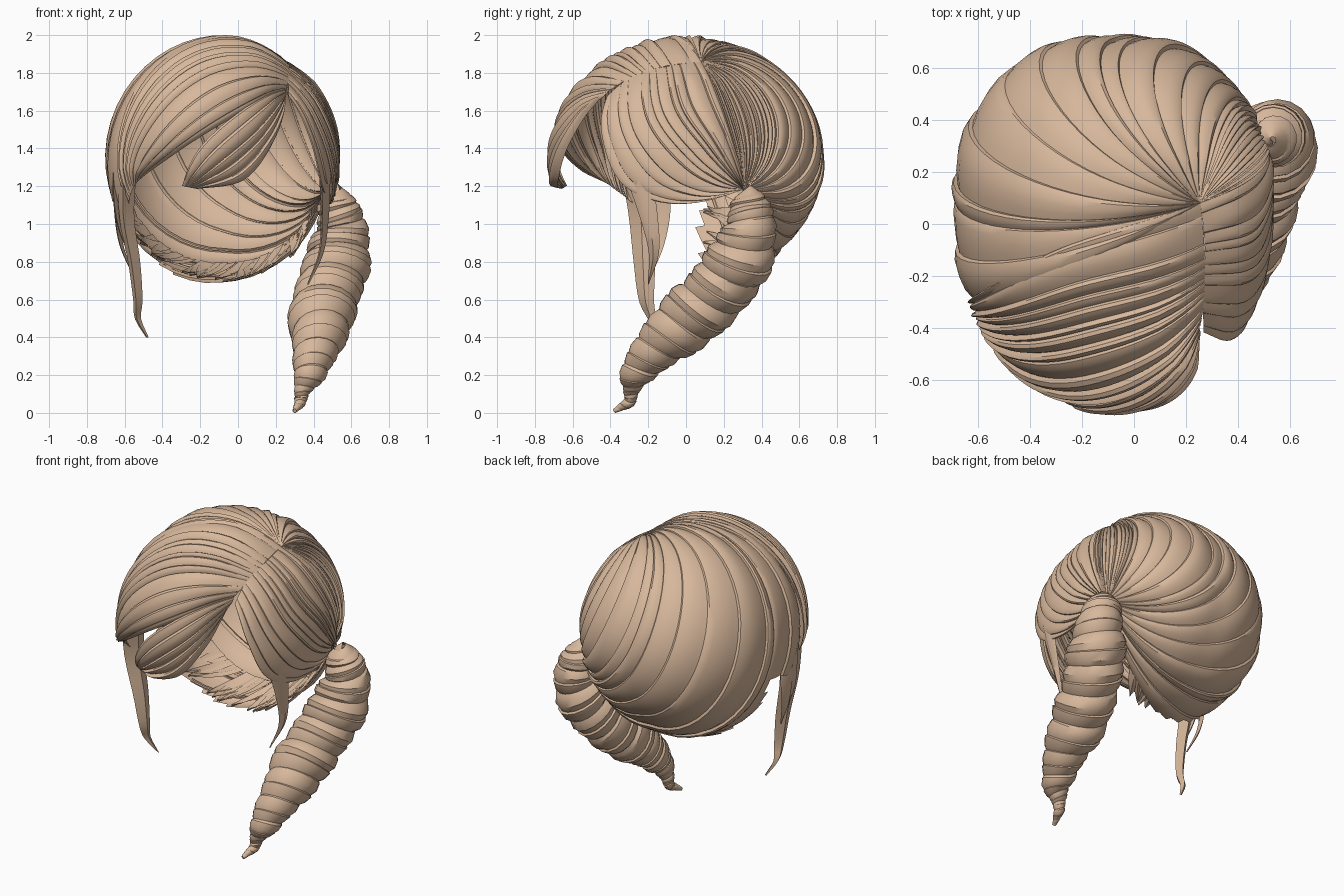
import bpy, math, random
from mathutils import Vector

random.seed(4)
if "Cube" in bpy.data.objects:
    bpy.data.objects.remove(bpy.data.objects["Cube"], do_unlink=True)

hair = bpy.data.materials.new("light_brown_hair")
hair.use_nodes = True
hair.diffuse_color = (.68, .475, .33, 1)
hair.node_tree.nodes["Principled BSDF"].inputs["Base Color"].default_value = (.68, .475, .33, 1)

CENTRE = Vector((-.08, 0, 1.335))
RADII = Vector((.605, .71, .648))


def make_object(name, verts, faces, angle=35):
    mesh = bpy.data.meshes.new(name)
    mesh.from_pydata(verts, [], faces)
    mesh.materials.append(hair)
    obj = bpy.data.objects.new(name, mesh)
    bpy.context.collection.objects.link(obj)
    bpy.ops.object.select_all(action='DESELECT')
    obj.select_set(True)
    bpy.context.view_layer.objects.active = obj
    bpy.ops.object.shade_smooth_by_angle(angle=math.radians(angle))
    return obj


def spline(points, t):
    """Smooth curve through all points, t from 0 to 1."""
    last = len(points) - 1
    s = min(max(t, 0), 1) * last
    i = min(int(s), last - 1)
    f = s - i
    b, c = points[i], points[i + 1]
    a = points[i - 1] if i else b * 2 - c
    d = points[i + 2] if i + 2 <= last else c * 2 - b
    return (b * 2 + (c - a) * f + (a * 2 - b * 5 + c * 4 - d) * f ** 2
            + (b * 3 - a - c * 3 + d) * f ** 3) * .5


def to_unit(p):
    q = p - CENTRE
    return Vector([q[k] / RADII[k] for k in range(3)]).normalized()


def from_unit(d, lift=1):
    """Point on the head, which is fuller at its back corners."""
    lift *= 1 + .13 * abs(d.x) * max(d.y, 0)
    return CENTRE + Vector([d[k] * RADII[k] for k in range(3)]) * lift


# Cross-section of one lock: position across it and height (stepped edge, long slope)
SECTION = [(-.04, -.5), (.03, .6), (.22, 1), (.5, .8), (.78, .35), (1.08, -.5)]


def add_strip(verts, faces, rows, keep=None):
    """Join rows of points into a strip of quads."""
    base, width = len(verts), len(rows[0])
    for row in rows:
        verts.extend(row)
    for r in range(len(rows) - 1):
        for c in range(width - 1):
            k = base + r * width + c
            quad = (k, k + 1, k + width + 1, k + width)
            mid = sum((verts[q] for q in quad), Vector()) / 4
            if keep is None or keep(mid):
                faces.append(quad)


def locks(name, surface, count, height=.024, steps=28, taper=0, ragged=False):
    """Overlapping locks over a surface(t across, u along) on the head."""
    verts, faces = [], []
    cuts = [0]
    for _ in range(count):
        cuts.append(cuts[-1] + random.uniform(.4, 1.6))
    for i in range(count):
        h = height * random.uniform(.5, 1.3)
        limit = random.uniform(.06, .14)
        rows = []
        for j in range(steps + 1):
            u = j / steps
            fade = min(1, 2.2 * math.sin(math.pi * u) + .1)
            row = []
            for f, bump in SECTION:
                f = .5 + (f - .5) * (1 - taper * u ** 6)
                t = (cuts[i] + f * (cuts[i + 1] - cuts[i])) / cuts[-1]
                d = surface(min(max(t, 0), 1), u)
                row.append(from_unit(d, .975 + .025 * fade + h * bump * fade))
            rows.append(row)
        keep = (lambda p: p.z > 1.13 or p.y > limit) if ragged else None
        add_strip(verts, faces, rows, keep)
    return make_object(name, verts, faces)


def guided(guides):
    guides = [[Vector(p) for p in g] for g in guides]
    return lambda t, u: to_unit(spline([spline(g, u) for g in guides], t))


# Back hair: arcs sweeping from the crown around the head to the tie
CROWN, TIE = Vector((.25, .08, 1.85)), Vector((.51, .33, 1.17))
p, q = to_unit(CROWN), to_unit(TIE)
middle = (p + q) / 2
axis = (q - p).normalized()
outward = middle.normalized()
backward = axis.cross(outward)
if backward.y < 0:
    backward.negate()


def back_surface(t, u):
    phi, psi = math.pi * (1.1 * t - .1), math.pi * u
    side = outward * math.cos(phi) + backward * math.sin(phi)
    ray = side * math.sin(psi) - axis * math.cos(psi)
    b = middle.dot(ray)
    return middle + ray * (math.sqrt(b * b - middle.length_squared + 1) - b)


locks("back_hair", back_surface, 28, steps=40, ragged=True)

# Left side: from the parting down and back to the tie
locks("left_side_hair", guided([
    [(.27, -.42, 1.68), (.37, -.43, 1.45), (.45, -.33, 1.2), (.5, -.05, 1.1), TIE],
    [(.27, -.3, 1.78), (.45, -.27, 1.5), (.52, -.1, 1.27), (.53, .1, 1.17), TIE],
    [(.27, -.1, 1.83), (.46, -.05, 1.6), (.54, .1, 1.4), (.54, .22, 1.27), TIE],
    [CROWN, (.42, .17, 1.65), (.52, .26, 1.45), (.53, .31, 1.28), TIE]]), 11)

# Right top: from the parting over to the right temple
locks("right_top_hair", guided([
    [CROWN, (-.3, -.1, 1.97), (-.62, -.28, 1.55), (-.58, -.27, 1.1)],
    [(.27, -.15, 1.82), (-.2, -.3, 1.9), (-.58, -.38, 1.5), (-.57, -.33, 1.15)],
    [(.27, -.3, 1.77), (-.15, -.52, 1.75), (-.5, -.5, 1.4), (-.55, -.4, 1.2)],
    [(.26, -.4, 1.72), (0, -.64, 1.58), (-.32, -.6, 1.37), (-.54, -.43, 1.22)]]),
    12, height=.03, taper=.2)

# Fringe: lobe over the brow ending in a pointed tip
locks("fringe", guided([
    [(.26, -.41, 1.72), (.02, -.63, 1.6), (-.2, -.67, 1.4), (-.3, -.64, 1.2)],
    [(.26, -.43, 1.69), (.13, -.63, 1.5), (-.06, -.7, 1.33), (-.26, -.66, 1.19)],
    [(.25, -.45, 1.67), (.2, -.62, 1.45), (.04, -.71, 1.23), (-.22, -.68, 1.18)]]),
    5, height=.03)

# Nape wisps: short pointed tips along the lower opening
verts, faces = [], []
for i in range(22):
    a = math.radians(-72 + 127 * i / 21 + random.uniform(-5, 5))
    lean = random.uniform(-.45, -.1)
    size = random.uniform(.08, .14)
    rows = []
    for j in range(7):
        u = j / 6
        w = size * (1 - u ** 2) + .004
        row = []
        for side in (-1, 0, 1):
            b = a + lean * u + side * w
            d = Vector((math.sin(b), .62 - (.5 + .1 * lean) * u, -math.cos(b)))
            row.append(from_unit(d.normalized(), .99 if side == 0 else .97))
        rows.append(row)
    add_strip(verts, faces, rows)
make_object("nape_wisps", verts, faces)

# Twisted tail: one ribbon wound in a helix around a tapering spine
SPINE = [Vector(v) for v in (
    (.53, .33, 1.21, .005), (.53, .34, 1.1, .108), (.55, .335, .94, .14),
    (.51, .24, .74, .175), (.45, .07, .55, .165), (.42, -.12, .38, .138),
    (.38, -.26, .22, .085), (.34, -.29, .12, .045), (.33, -.3, .06, .03),
    (.3, -.38, .01, .012))]
TURNS, SIDES = 13, 18
BAND = [(-.14, .78), (.02, .98), (.3, 1.07), (.52, .99), (.56, 1.06), (.85, 1.0), (1.08, .8)]
verts, faces, rows = [], [], []
for j in range(TURNS * SIDES + 1):
    turn = j / SIDES
    angle = 2 * math.pi * turn
    wobble = 1 + .06 * math.sin(turn * 2.3)
    row = []
    for across, swell in BAND:
        t = min(max((turn + across - .5) / (TURNS - .3), 0), 1)
        here = spline(SPINE, t)
        ahead = spline(SPINE, min(t + .01, 1)) - spline(SPINE, min(t, .99) - .01)
        tangent = ahead.to_3d().normalized()
        e1 = tangent.cross(Vector((1, .3, 0))).normalized()
        e2 = tangent.cross(e1)
        spoke = e1 * math.cos(angle) + e2 * math.sin(angle)
        row.append(here.to_3d() + spoke * max(here.w, .006) * swell * wobble)
    rows.append(row)
add_strip(verts, faces, rows)
make_object("twisted_tail", verts, faces)


def strand(name, points, width, thick=.02):
    """Loose flat strand hanging down, tapering to a tip."""
    path = [Vector(v) for v in points]
    verts, faces, rows = [], [], []
    for j in range(17):
        u = j / 16
        c = spline(path, u)
        s = (1 - u) ** .9 + .03
        wide = Vector((.25, 1, 0)).normalized() * width * s
        deep = Vector((1, -.25, 0)) * thick * (s + .15)
        rows.append([c + wide, c + deep, c - wide, c - deep, c + wide])
    add_strip(verts, faces, rows)
    make_object(name, verts, faces, 50)


# Loose strands at the temples
strand("right_long_strand", [(-.58, -.26, 1.32), (-.59, -.23, 1.05), (-.55, -.22, .8),
                             (-.53, -.21, .6), (-.53, -.18, .5), (-.48, -.14, .4)], .09, .04)
strand("right_short_strand", [(-.63, -.17, 1.36), (-.64, -.13, 1.1), (-.62, -.14, .9),
                              (-.56, -.18, .74)], .07)
strand("right_outer_strand", [(-.64, -.18, 1.38), (-.65, -.17, 1.2), (-.63, -.2, 1),
                              (-.57, -.22, .82)], .06)
strand("left_strand", [(.46, -.25, 1.25), (.46, -.2, 1.05), (.44, -.17, .85),
                       (.37, -.2, .68)], .07, .025)
